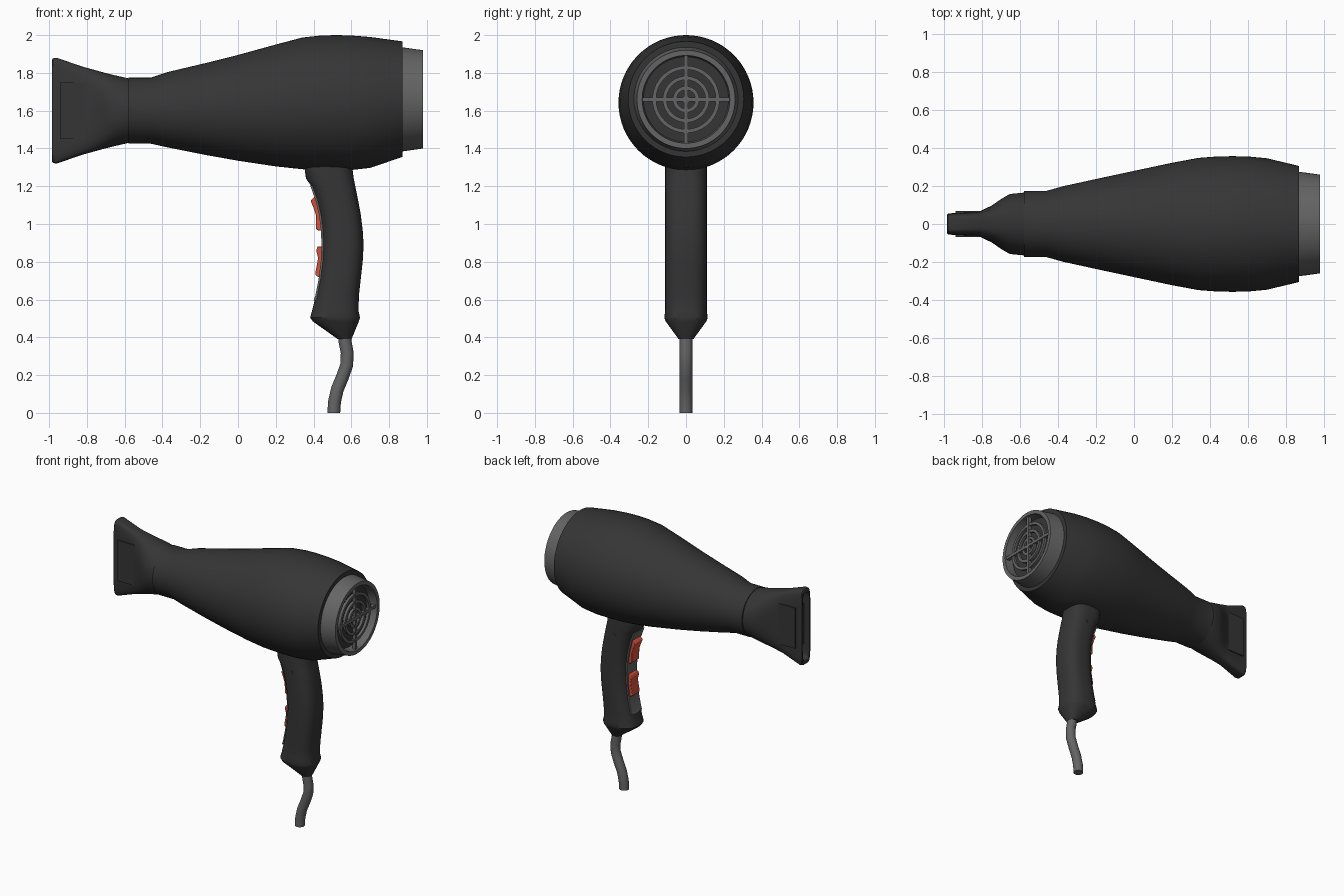
import bpy, bmesh, math
from mathutils import Vector

if "Cube" in bpy.data.objects:
    bpy.data.objects.remove(bpy.data.objects["Cube"])


def material(name, rgb):
    m = bpy.data.materials.new(name)
    m.diffuse_color = (*rgb, 1)
    m.use_nodes = True
    m.node_tree.nodes["Principled BSDF"].inputs["Base Color"].default_value = m.diffuse_color
    return m


BLACK = material("matte black", (0.036, 0.036, 0.036))
GREY = material("mid grey", (0.13, 0.13, 0.13))
ORANGE = material("orange red", (0.68, 0.085, 0.045))


def loft(name, rings, mat, closed=False, smooth=30):
    """Skin a list of equal-length point rings; cap the ends unless closed."""
    bm = bmesh.new()
    vs = [[bm.verts.new(p) for p in r] for r in rings]
    n = len(vs[0])
    pairs = list(zip(vs, vs[1:])) + ([(vs[-1], vs[0])] if closed else [])
    for a, b in pairs:
        for i in range(n):
            j = (i + 1) % n
            bm.faces.new((a[i], a[j], b[j], b[i]))
    if not closed:
        bm.faces.new(vs[0])
        bm.faces.new(vs[-1])
    bmesh.ops.recalc_face_normals(bm, faces=bm.faces)
    me = bpy.data.meshes.new(name)
    bm.to_mesh(me)
    bm.free()
    ob = bpy.data.objects.new(name, me)
    bpy.context.collection.objects.link(ob)
    me.materials.append(mat)
    if smooth:
        bpy.ops.object.select_all(action='DESELECT')
        ob.select_set(True)
        bpy.context.view_layer.objects.active = ob
        bpy.ops.object.shade_smooth_by_angle(angle=math.radians(smooth))
    return ob


def oval(a, b, n=2, count=64):
    """Superellipse outline with half sizes a, b and squareness n."""
    pts = []
    for i in range(count):
        t = math.tau * i / count
        c, s = math.cos(t), math.sin(t)
        pts.append((math.copysign(abs(c) ** (2 / n), c) * a,
                    math.copysign(abs(s) ** (2 / n), s) * b))
    return pts


def ring_x(x, zc, hy, hz, n=2):
    return [(x, u, zc + v) for u, v in oval(hy, hz, n)]


def ring_z(z, x0, x1, hy, n=2):
    return [((x0 + x1) / 2 + u, v, z) for u, v in oval((x1 - x0) / 2, hy, n)]


def box(name, x0, x1, hy, hz, zc, mat):
    rings = [[(x, y, zc + z) for y, z in ((-hy, -hz), (hy, -hz), (hy, hz), (-hy, hz))]
             for x in (x0, x1)]
    return loft(name, rings, mat, smooth=0)


# Main barrel: x, top z, bottom z
barrel = [(-0.58, 1.775, 1.425), (-0.46, 1.775, 1.425), (-0.37, 1.805, 1.405),
          (-0.18, 1.85, 1.367), (0, 1.895, 1.335), (0.2, 1.95, 1.305),
          (0.34, 1.987, 1.29), (0.44, 1.998, 1.286), (0.52, 2.0, 1.285),
          (0.6, 1.998, 1.286), (0.7, 1.99, 1.297), (0.87, 1.967, 1.355)]
loft("barrel", [ring_x(x, (t + b) / 2, (t - b) / 2, (t - b) / 2) for x, t, b in barrel], BLACK)

# Rear intake: cup with rim, concentric rings and cross bars
ZC = 1.66
cup = [(0.86, 0.277), (0.98, 0.26), (0.98, 0.232), (0.91, 0.225)]
loft("intake_rim", [ring_x(x, ZC, r, r) for x, r in cup], GREY)
loft("intake_back", [ring_x(x, ZC, 0.226, 0.226) for x in (0.905, 0.915)], BLACK)
for k, r in enumerate((0.06, 0.113, 0.168)):
    section = [(0.945, r - 0.01), (0.965, r - 0.01), (0.965, r + 0.01), (0.945, r + 0.01)]
    loft(f"grille_ring_{k + 1}", [ring_x(x, ZC, q, q) for x, q in section], GREY, closed=True)
loft("grille_hub", [ring_x(x, ZC, 0.02, 0.02) for x in (0.945, 0.968)], GREY)
box("grille_bar_flat", 0.945, 0.97, 0.234, 0.011, ZC, GREY)
box("grille_bar_upright", 0.945, 0.97, 0.011, 0.234, ZC, GREY)

# Nozzle: round collar flattening to a wide slot; x, half y, half z, squareness
nozzle = [(-0.55, 0.165, 0.166, 2), (-0.585, 0.165, 0.172, 2), (-0.655, 0.158, 0.188, 2.1),
          (-0.70, 0.132, 0.199, 2.4), (-0.75, 0.097, 0.213, 2.9), (-0.82, 0.064, 0.232, 4),
          (-0.96, 0.057, 0.28, 6), (-0.98, 0.054, 0.277, 6), (-0.985, 0.05, 0.268, 6),
          (-0.985, 0.04, 0.25, 6), (-0.89, 0.035, 0.225, 6)]
loft("nozzle", [ring_x(x, 1.6, hy, hz, n) for x, hy, hz, n in nozzle], BLACK)
box("nozzle_cheeks", -0.942, -0.76, 0.068, 0.15, 1.6, BLACK)

# Handle: z, front x, rear x, half depth
handle = [(1.40, 0.345, 0.595, 0.11), (1.29, 0.353, 0.606, 0.11), (1.24, 0.36, 0.613, 0.11),
          (1.205, 0.385, 0.62, 0.11), (1.13, 0.412, 0.635, 0.11), (1.05, 0.432, 0.65, 0.11),
          (0.97, 0.442, 0.66, 0.11), (0.89, 0.445, 0.665, 0.11), (0.80, 0.441, 0.66, 0.11),
          (0.71, 0.43, 0.65, 0.11), (0.62, 0.412, 0.64, 0.11), (0.54, 0.392, 0.638, 0.11),
          (0.505, 0.382, 0.646, 0.115), (0.485, 0.395, 0.64, 0.108),
          (0.40, 0.515, 0.605, 0.046), (0.39, 0.528, 0.6, 0.04)]
loft("handle", [ring_z(z, a, b, hy, 2.7 if z > 0.48 else 2.2) for z, a, b, hy in handle], BLACK)

# Control strip set along the front of the handle
strip = [(z, a) for z, a, b, hy in handle if 0.6 < z < 1.21] + [(0.595, 0.403)]
loft("control_strip", [[(a - 0.003, -0.058, z), (a - 0.003, 0.058, z),
                        (a + 0.04, 0.058, z), (a + 0.04, -0.058, z)] for z, a in strip], GREY)

# Rocker buttons: side profiles in x, z
rockers = {
    "upper_button": [(0.45, 1.14), (0.402, 1.143), (0.384, 1.122), (0.398, 1.09), (0.412, 1.05),
                     (0.413, 1.02), (0.413, 0.975), (0.425, 0.965), (0.46, 0.965)],
    "lower_button": [(0.46, 0.88), (0.422, 0.882), (0.414, 0.86), (0.424, 0.82), (0.418, 0.785),
                     (0.41, 0.745), (0.411, 0.728), (0.425, 0.72), (0.45, 0.72)]}
for name, prof in rockers.items():
    ob = loft(name, [[(x, y, z) for x, z in prof] for y in (-0.045, 0.045)], ORANGE)
    bev = ob.modifiers.new("soft edges", 'BEVEL')
    bev.width = 0.004
    bev.segments = 2

# Screw heads on both sides of the handle
for side, name in ((-1, "front_screw"), (1, "rear_screw")):
    loft(name, [[(0.51 + u, side * y, 1.175 + v) for u, v in oval(0.014, 0.014, 2, 16)]
                for y in (0.09, 0.112)], BLACK)

# Power cord: smooth path swept with a round section
path = [Vector(p) for p in ((0.566, 0.42), (0.566, 0.38), (0.578, 0.32), (0.576, 0.255),
                            (0.553, 0.19), (0.526, 0.125), (0.511, 0.06), (0.507, 0.0))]
rings = []
for i, p in enumerate(path):
    t = (path[min(i + 1, len(path) - 1)] - path[max(i - 1, 0)]).normalized()
    if i in (0, len(path) - 1):
        t = Vector((0, -1))
    rings.append([(p.x - t.y * u, v, p.y + t.x * u) for u, v in oval(0.034, 0.034, 2, 24)])
loft("power_cord", rings, GREY)
